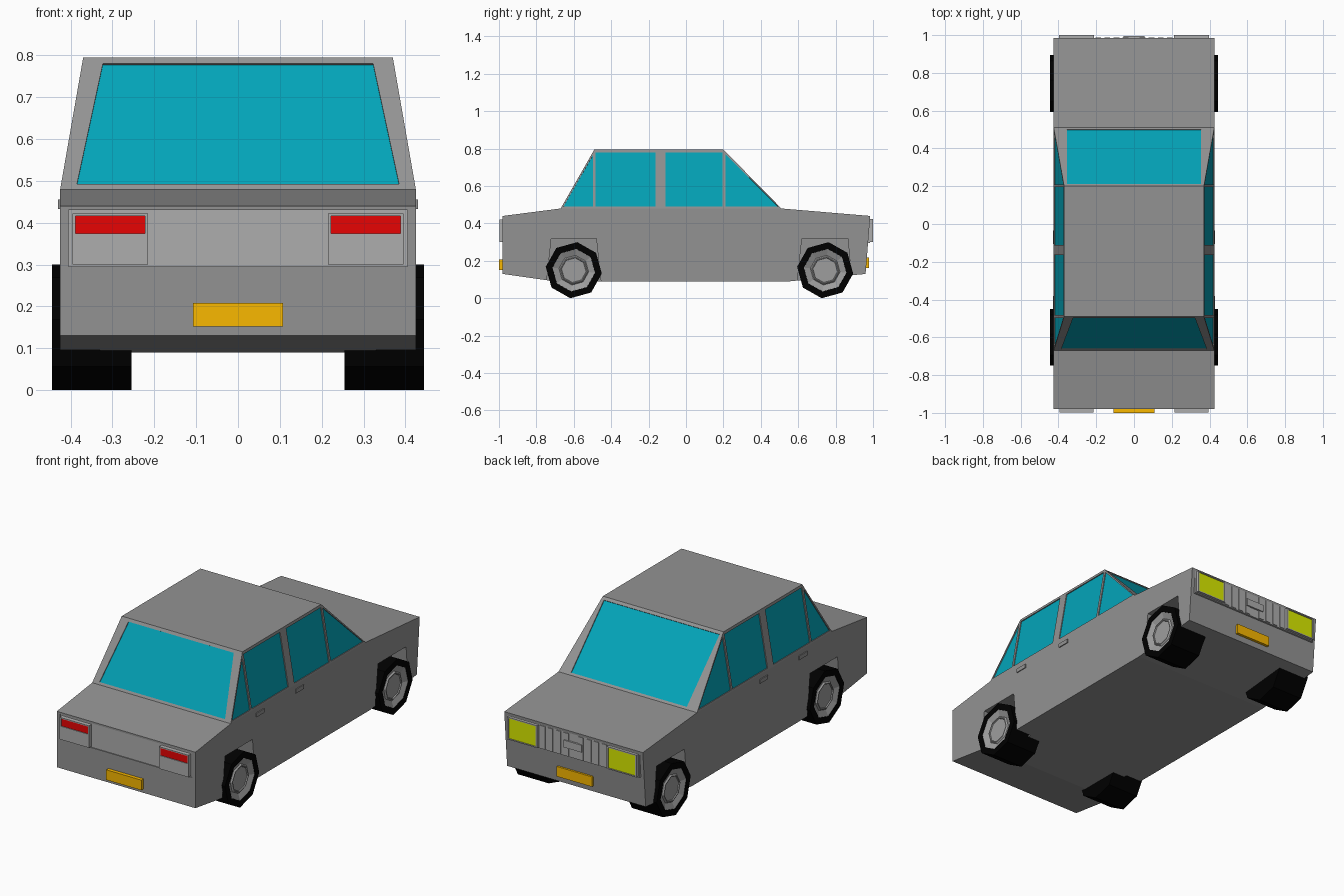
import bpy, bmesh, math
from mathutils import Vector

if "Cube" in bpy.data.objects:
    bpy.data.objects.remove(bpy.data.objects["Cube"])


def material(name, rgb):
    m = bpy.data.materials.new(name)
    m.diffuse_color = (*rgb, 1)
    m.use_nodes = True
    m.node_tree.nodes["Principled BSDF"].inputs["Base Color"].default_value = m.diffuse_color
    return m


PAINT = material("grey_paint", (0.29, 0.29, 0.29))
TRIM = material("light_grey_trim", (0.42, 0.42, 0.42))
METAL = material("grey_metal", (0.34, 0.34, 0.34))
GLASS = material("teal_glass", (0.001, 0.37, 0.48))
BLACK = material("black_rubber", (0, 0, 0))
RED = material("red_lens", (0.8, 0.001, 0.001))
LIME = material("lime_lens", (0.7, 0.83, 0))
GOLD = material("gold_plate", (0.95, 0.48, 0))


def finish(name, bm, mat=PAINT, mirror=False):
    bmesh.ops.recalc_face_normals(bm, faces=bm.faces)
    me = bpy.data.meshes.new(name)
    bm.to_mesh(me)
    bm.free()
    ob = bpy.data.objects.new(name, me)
    bpy.context.collection.objects.link(ob)
    me.materials.append(mat)
    if mirror:
        ob.modifiers.new("mirror", "MIRROR").use_mirror_merge = False
    return ob


def loft(name, a, b, mat=PAINT, mirror=False):
    """Solid between two matching outlines."""
    bm = bmesh.new()
    va = [bm.verts.new(p) for p in a]
    vb = [bm.verts.new(p) for p in b]
    bm.faces.new(va)
    bm.faces.new(vb[::-1])
    for i in range(len(a)):
        j = (i + 1) % len(a)
        bm.faces.new((va[i], vb[i], vb[j], va[j]))
    return finish(name, bm, mat, mirror)


def box(name, x, y, z, mat=PAINT, mirror=False):
    ring = [(x[0], y[0]), (x[1], y[0]), (x[1], y[1]), (x[0], y[1])]
    return loft(name, [(*p, z[0]) for p in ring], [(*p, z[1]) for p in ring], mat, mirror)


def side_prism(name, pts, x0, x1, mirror=False):
    return loft(name, [(x0, *p) for p in pts], [(x1, *p) for p in pts], PAINT, mirror)


def cut(target, cutter):
    cutter.hide_render = True
    mod = target.modifiers.new("cut", "BOOLEAN")
    mod.operation, mod.solver, mod.object = "DIFFERENCE", "EXACT", cutter
    bpy.context.view_layer.objects.active = target
    bpy.ops.object.modifier_apply(modifier=mod.name)
    bpy.data.objects.remove(cutter)


# Lower body: side profile with wheel arches and a recessed front panel
body = side_prism("body", [(-.98, .44), (-.67, .48), (.51, .48), (.985, .44),
                           (.96, .13), (.55, .09), (-.7, .09), (-.98, .13)], -.425, .425)
ARCHES = ([(-.755, .0), (-.72, .32), (-.48, .32), (-.445, .0)],
          [(.585, .0), (.62, .32), (.865, .32), (.895, .0)])
for arch in ARCHES:
    cut(body, side_prism("arch_cutter", arch, .33, .5, True))
cut(body, box("front_cutter", (-.405, .405), (-1.1, -.972), (.295, .43)))
box("front_panel", (-.405, .405), (-.975, -.96), (.295, .43), TRIM)
box("rear_panel", (-.405, .405), (.95, .984), (.295, .43), TRIM)

# Cabin: tapered block
Z0, H = .48, .315
cabin = loft("cabin", [(-.425, -.67, Z0), (.425, -.67, Z0), (.425, .51, Z0), (-.425, .51, Z0)],
             [(-.37, -.49, Z0 + H), (.37, -.49, Z0 + H), (.37, .2, Z0 + H), (-.37, .2, Z0 + H)])


def side(y, z):
    return Vector((.425 - (z - Z0) * .055 / H, y, z))


def front(x, z):
    return Vector((x, -.67 + (z - Z0) * .18 / H, z))


def rear(x, z):
    return Vector((x, .51 - (z - Z0) * .31 / H, z))


def window(name, place, pts, normal, mirror):
    """Shallow recess in the cabin with a glass pane set in it."""
    n = Vector(normal).normalized()
    p = [place(*q) for q in pts]

    def slab(label, lo, hi, mat=PAINT):
        return loft(label, [v + n * lo for v in p], [v + n * hi for v in p], mat, mirror)
    cut(cabin, slab("window_cutter", -.008, .02))
    slab(name, -.012, -.005, GLASS)


SIDE_N = (H, 0, .055)
window("windscreen", front, [(-.385, .492), (.385, .492), (.323, .78), (-.323, .78)], (0, -H, .18), False)
window("back_window", rear, [(-.355, .49), (.355, .49), (.355, .782), (-.355, .782)], (0, H, .31), False)
window("first_door_window", side, [(-.483, .49), (-.163, .49), (-.163, .78), (-.483, .78)], SIDE_N, True)
window("second_door_window", side, [(-.11, .49), (.195, .49), (.195, .78), (-.11, .78)], SIDE_N, True)
window("first_quarter_window", side, [(-.655, .49), (-.497, .49), (-.497, .766)], SIDE_N, True)
window("second_quarter_window", side, [(.21, .49), (.493, .49), (.21, .772)], SIDE_N, True)


def lathe(name, y, profile, mat):
    """Eight-sided turned part about a wheel axle."""
    bm = bmesh.new()
    rings = []
    for x, r in profile:
        ring = []
        for k in range(8):
            a = math.radians(7 + 45 * k)
            ring.append(bm.verts.new((x, y + r * math.sin(a), .15 + r * math.cos(a))))
        rings.append(ring)
    for a, b in zip(rings, rings[1:]):
        for k in range(8):
            j = (k + 1) % 8
            bm.faces.new((a[k], a[j], b[j], b[k]))
    bm.faces.new(rings[0])
    bm.faces.new(rings[-1][::-1])
    return finish(name, bm, mat, True)


# Wheels
for label, y in (("front", -.6), ("rear", .744)):
    lathe(label + "_tyre", y, [(.255, .151), (.445, .151), (.445, .115), (.42, .11)], BLACK)
    lathe(label + "_hub", y, [(.415, .115), (.443, .115), (.428, .08), (.436, .073), (.436, .068), (.43, .066)], METAL)

# Door handles
for label, y in (("first", -.415), ("second", -.07)):
    box(label + "_door_handle", (.42, .43), (y - .035, y + .035), (.433, .455), PAINT, True)


def lamp(label, housing, lens, inner, outer, mat):
    """Mirrored lamp housing with a lens sunk into it; y runs inner to outer."""
    out = 1 if outer > 0 else -1
    ob = box(label + "_housing", housing[0], (inner, outer), housing[1], TRIM)
    cut(ob, box("lens_cutter", lens[0], (outer - .008 * out, outer + .02 * out), lens[1]))
    ob.modifiers.new("mirror", "MIRROR").use_mirror_merge = False
    box(label + "_lens", lens[0], (outer - .012 * out, outer - .004 * out), lens[1], mat, True)


# Front lamps and plate
lamp("front_lamp", ((.215, .395), (.30, .422)), ((.222, .388), (.374, .416)), -.95, -.998, RED)
box("front_plate", (-.108, .108), (-1.0, -.97), (.152, .208), GOLD)

# Rear lamps, ribbed panel, latch and plate
lamp("rear_lamp", ((.213, .397), (.30, .424)), ((.222, .388), (.306, .418)), .955, 1.0, LIME)
for i in range(4):
    x = .03 + i * .048
    box("panel_rib_%d" % i, (x, x + .03), (.955, .988), (.30, .424), TRIM, True)
box("rear_latch", (-.055, .055), (.955, .994), (.345, .385), TRIM)
box("rear_plate", (-.108, .108), (.95, .978), (.163, .218), GOLD)
